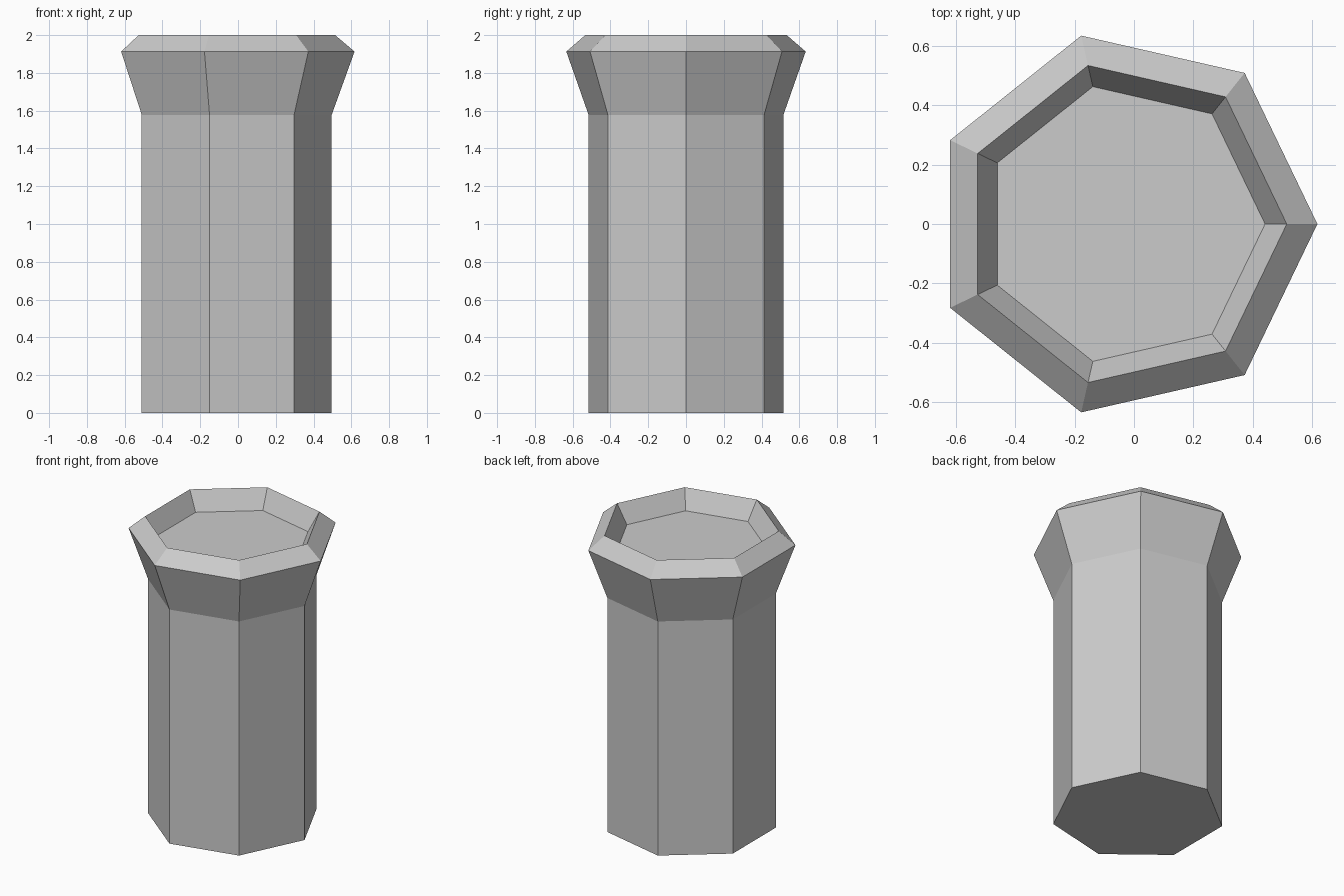
import bpy, bmesh
from math import cos, sin, tau

if "Cube" in bpy.data.objects:
    bpy.data.objects.remove(bpy.data.objects["Cube"])

SIDES = 7
CENTRE_X = -0.033  # heptagon axis, so the bounding box is centred on x = 0

# Profile of (radius, height): base, shaft top, flared rim, lip, recessed floor
PROFILE = [(0.529, 0), (0.529, 1.578), (0.65, 1.913), (0.547, 2.0), (0.474, 1.875)]

bm = bmesh.new()
rings = [[bm.verts.new((CENTRE_X + r * cos(tau * i / SIDES), r * sin(tau * i / SIDES), z))
          for i in range(SIDES)] for r, z in PROFILE]

# Side walls between neighbouring rings
for low, high in zip(rings, rings[1:]):
    for i in range(SIDES):
        j = (i + 1) % SIDES
        bm.faces.new((low[i], low[j], high[j], high[i]))

# Underside and recessed floor
bm.faces.new(rings[0][::-1])
bm.faces.new(rings[-1])

mesh = bpy.data.meshes.new("pillar")
bm.to_mesh(mesh)
bm.free()
bpy.context.collection.objects.link(bpy.data.objects.new("pillar", mesh))
